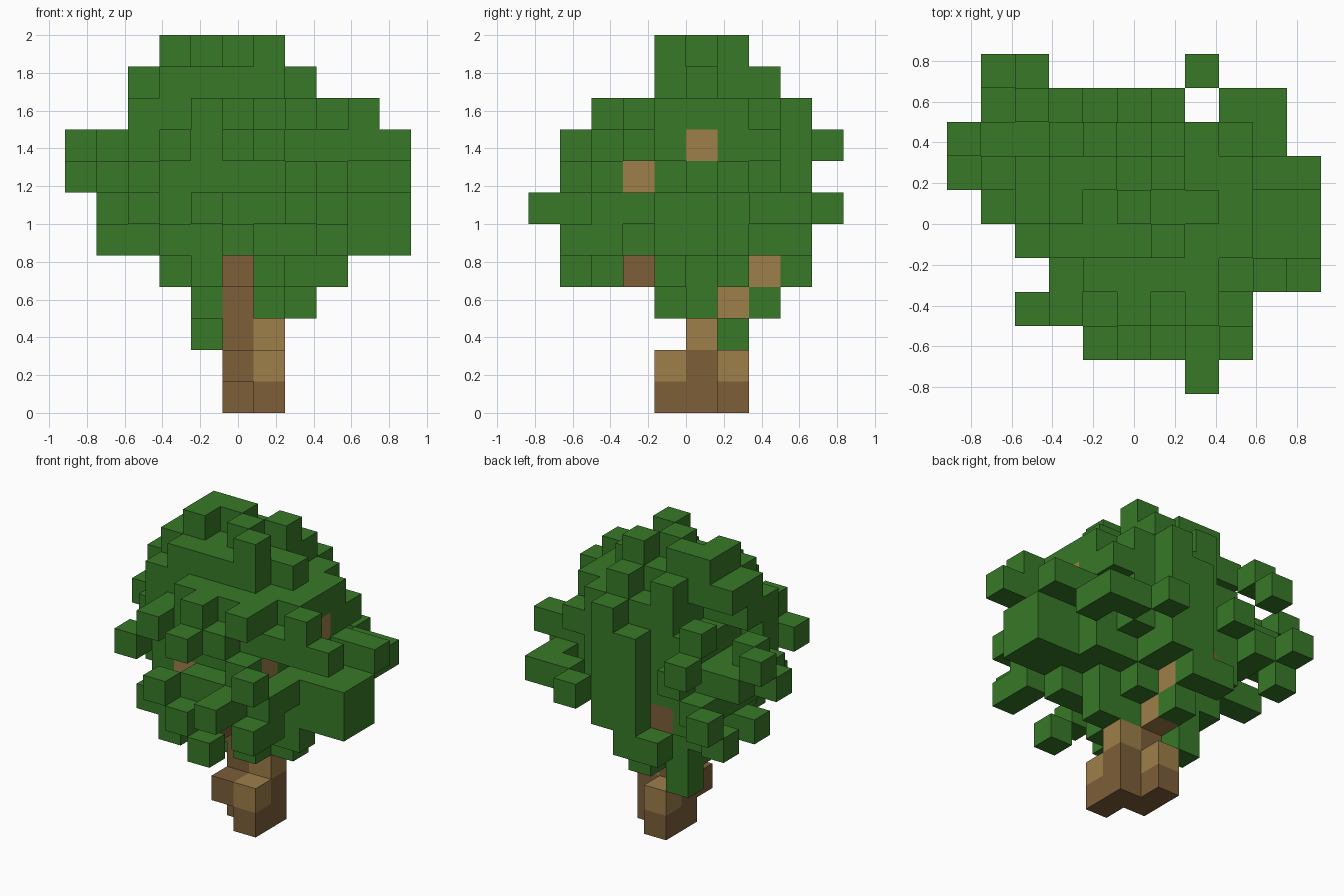
import bpy
import bmesh
from math import radians
from mathutils import Vector

default_cube = bpy.data.objects.get("Cube")
if default_cube:
    bpy.data.objects.remove(default_cube, do_unlink=True)

BLOCK = 1 / 6
AXES = [Vector(a) for a in ((1, 0, 0), (0, 1, 0), (0, 0, 1))]


def make_material(name, red, green, blue):
    material = bpy.data.materials.new(name)
    material.use_nodes = True
    colour = (red, green, blue, 1)
    material.diffuse_color = colour
    material.node_tree.nodes["Principled BSDF"].inputs["Base Color"].default_value = colour
    return material


leaf_green = make_material("leaf green", .039, .19, .021)
bark_brown = make_material("bark brown", .2, .112, .04)
bark_tan = make_material("bark tan", .34, .21, .068)


def fill(level, *boxes):
    """Blocks of one level; each box is first x, last x, first y, last y."""
    return {(x, y, level)
            for left, right, front, back in boxes
            for x in range(left, right + 1)
            for y in range(front, back + 1)}


def single(level, *spots):
    return {(x, y, level) for x, y in spots}


def column(x, y, bottom, top):
    return {(x, y, level) for level in range(bottom, top + 1)}


# Trunk and branches
wood_dark = (
    fill(0, (1, 1, -1, 0), (0, 0, 0, 1))
    | fill(1, (0, 0, -1, 0), (1, 1, 0, 0))
    | single(2, (0, 0)) | single(3, (0, 0))
    | fill(4, (0, 0, -2, 0))
    | single(5, (0, -2), (0, 0), (-1, 2))
)
wood_light = (
    single(1, (1, -1), (0, 1)) | single(2, (1, 0))
    | single(3, (0, 1)) | single(4, (0, 2)) | single(6, (-1, -2))
    | single(7, (2, -2)) | single(8, (3, 0))
)

# Hanging lower leaves
lower = (
    single(2, (-1, 1))
    | single(3, (-1, 0), (-1, 1), (0, 2), (1, -1), (1, 0), (2, 0))
    | fill(4, (1, 2, -1, 0), (-2, -1, 0, 1), (-1, 0, 3, 3))
    | single(4, (1, -4), (-1, -3), (3, -1), (1, 1))
)

# Widest part of the foliage, with its side clumps
middle = (
    fill(5, (-1, 3, -1, 1), (-2, -2, -1, 2), (0, 1, 2, 2), (4, 5, -1, 0),
         (-4, -3, 1, 1), (-2, -1, -3, -3), (1, 2, -2, -2), (3, 3, -4, -3))
    | single(5, (-4, 3), (0, -4))
    | fill(6, (-2, 2, -2, 2), (3, 3, -2, 1), (-3, -3, -1, 2), (4, 5, -1, 0),
           (4, 4, 2, 3), (0, 3, -3, -3), (2, 2, -5, -4))
    | single(6, (-3, 3), (-4, 4), (3, 3), (2, 4), (-1, -4))
)

# Shoulders of the foliage
upper = (
    fill(7, (-3, 2, -1, 2), (-2, 1, -2, -2), (3, 3, 0, 1))
    | single(7, (-3, -3), (2, -3), (3, -4), (-4, 0), (-4, 2), (-2, 3),
             (-5, 1), (4, 1), (5, 1))
    | fill(8, (-2, 2, -2, 2), (0, 1, -3, -3), (3, 5, -2, -2), (3, 3, 1, 2))
    | single(8, (-2, -3), (0, -4), (3, -1), (-3, -1), (-4, 1), (-5, 2), (-3, 4))
    | fill(9, (-1, 2, -2, 2), (-3, -2, -1, 0), (3, 3, -1, 1))
    | single(9, (0, -3), (2, -3), (4, -2), (-3, 3))
)

# Tall upright clumps on the back
back = column(0, 3, 5, 8) | column(1, 3, 5, 9)

# Stepped top of the foliage
top = (
    fill(10, (-2, 1, -1, 1), (-3, -3, 0, 1))
    | single(10, (2, 0), (1, 2), (-1, 2))
    | fill(11, (-2, -2, 0, 1))
    | single(11, (-1, 1), (0, 0), (1, -1), (1, 1))
)

wood = wood_dark | wood_light
solid = wood | lower | middle | upper | back | top


def build(name, cells, material, accent_cells=frozenset(), accent=None):
    """Outer skin of a group of blocks, as one flat-shaded object."""
    bm = bmesh.new()
    for cell in sorted(cells | accent_cells):
        # Block centre: columns straddle x = 0, rows start at y = 0
        centre = Vector(cell) + Vector((0, .5, .5))
        for k, axis in enumerate(AXES):
            side, up = AXES[(k + 1) % 3] / 2, AXES[(k + 2) % 3] / 2
            for sign in (-1, 1):
                neighbour = tuple(int(v) for v in Vector(cell) + axis * sign)
                if neighbour in solid:
                    continue
                middle_point = centre + axis * sign / 2
                corners = [middle_point - side - up, middle_point + side - up,
                           middle_point + side + up, middle_point - side + up]
                if sign < 0:
                    corners.reverse()
                face = bm.faces.new([bm.verts.new(c * BLOCK) for c in corners])
                face.material_index = int(cell in accent_cells)
    bmesh.ops.remove_doubles(bm, verts=bm.verts, dist=BLOCK / 100)
    bmesh.ops.dissolve_limit(bm, angle_limit=radians(1), verts=bm.verts,
                             edges=bm.edges, delimit={'MATERIAL'})
    mesh = bpy.data.meshes.new(name)
    bm.to_mesh(mesh)
    bm.free()
    mesh.materials.append(material)
    if accent:
        mesh.materials.append(accent)
    bpy.context.collection.objects.link(bpy.data.objects.new(name, mesh))


build("trunk_and_branches", wood_dark, bark_brown, wood_light, bark_tan)
for part_name, part_cells in (("lower_leaves", lower), ("middle_leaves", middle),
                              ("upper_leaves", upper), ("back_leaves", back),
                              ("top_leaves", top)):
    build(part_name, part_cells - wood, leaf_green)
